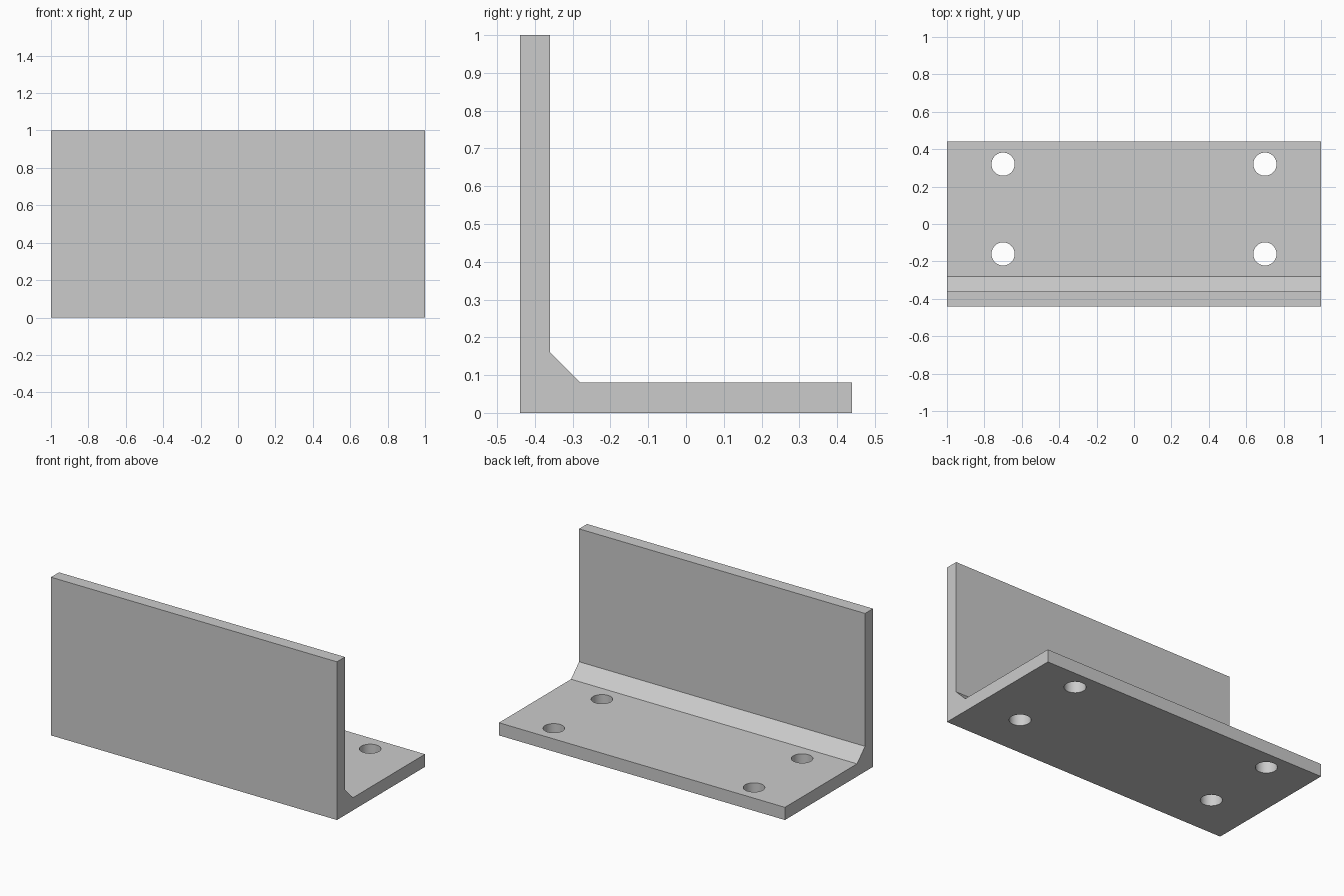
import bpy
import bmesh
import math

if "Cube" in bpy.data.objects:
    bpy.data.objects.remove(bpy.data.objects["Cube"], do_unlink=True)

LENGTH, DEPTH, HEIGHT = 2.0, 0.88, 1.0
THICK = 0.08        # wall, base and inner chamfer share one thickness
HOLE_RADIUS = 0.062
HOLE_X = 0.7
HOLE_ROWS = (-0.16, 0.32)

# Single grey material
grey = bpy.data.materials.new("plain_grey")
grey.use_nodes = True
colour = (0.6, 0.6, 0.6, 1)
grey.diffuse_color = colour
grey.node_tree.nodes["Principled BSDF"].inputs["Base Color"].default_value = colour


def make_object(name, bm):
    bmesh.ops.recalc_face_normals(bm, faces=bm.faces)
    mesh = bpy.data.meshes.new(name)
    bm.to_mesh(mesh)
    bm.free()
    mesh.materials.append(grey)
    obj = bpy.data.objects.new(name, mesh)
    bpy.context.collection.objects.link(obj)
    return obj


# Angle bracket: L profile with a chamfered inner corner, extruded along x
front, back = -DEPTH / 2, DEPTH / 2
profile = [
    (front, 0), (back, 0), (back, THICK), (front + 2 * THICK, THICK),
    (front + THICK, 2 * THICK), (front + THICK, HEIGHT), (front, HEIGHT),
]
bm = bmesh.new()
end_face = bm.faces.new([bm.verts.new((-LENGTH / 2, y, z)) for y, z in profile])
extruded = bmesh.ops.extrude_face_region(bm, geom=[end_face], use_keep_orig=True)
moved = [v for v in extruded["geom"] if isinstance(v, bmesh.types.BMVert)]
bmesh.ops.translate(bm, verts=moved, vec=(LENGTH, 0, 0))
bracket = make_object("angle_bracket", bm)

# Four bolt holes through the base
bm = bmesh.new()
for x in (-HOLE_X, HOLE_X):
    for y in HOLE_ROWS:
        hole = bmesh.ops.create_cone(
            bm, cap_ends=True, segments=48, radius1=HOLE_RADIUS,
            radius2=HOLE_RADIUS, depth=3 * THICK)
        bmesh.ops.translate(bm, verts=hole["verts"], vec=(x, y, THICK / 2))
cutter = make_object("bolt_hole_cutter", bm)
cutter.hide_render = True

cut = bracket.modifiers.new("bolt_holes", "BOOLEAN")
cut.operation = "DIFFERENCE"
cut.solver = "EXACT"
cut.object = cutter

# Apply the cut and smooth only the hole walls
bpy.ops.object.select_all(action="DESELECT")
bracket.select_set(True)
bpy.context.view_layer.objects.active = bracket
bpy.ops.object.modifier_apply(modifier=cut.name)
bpy.data.objects.remove(cutter, do_unlink=True)
bpy.ops.object.shade_smooth_by_angle(angle=math.radians(30))
